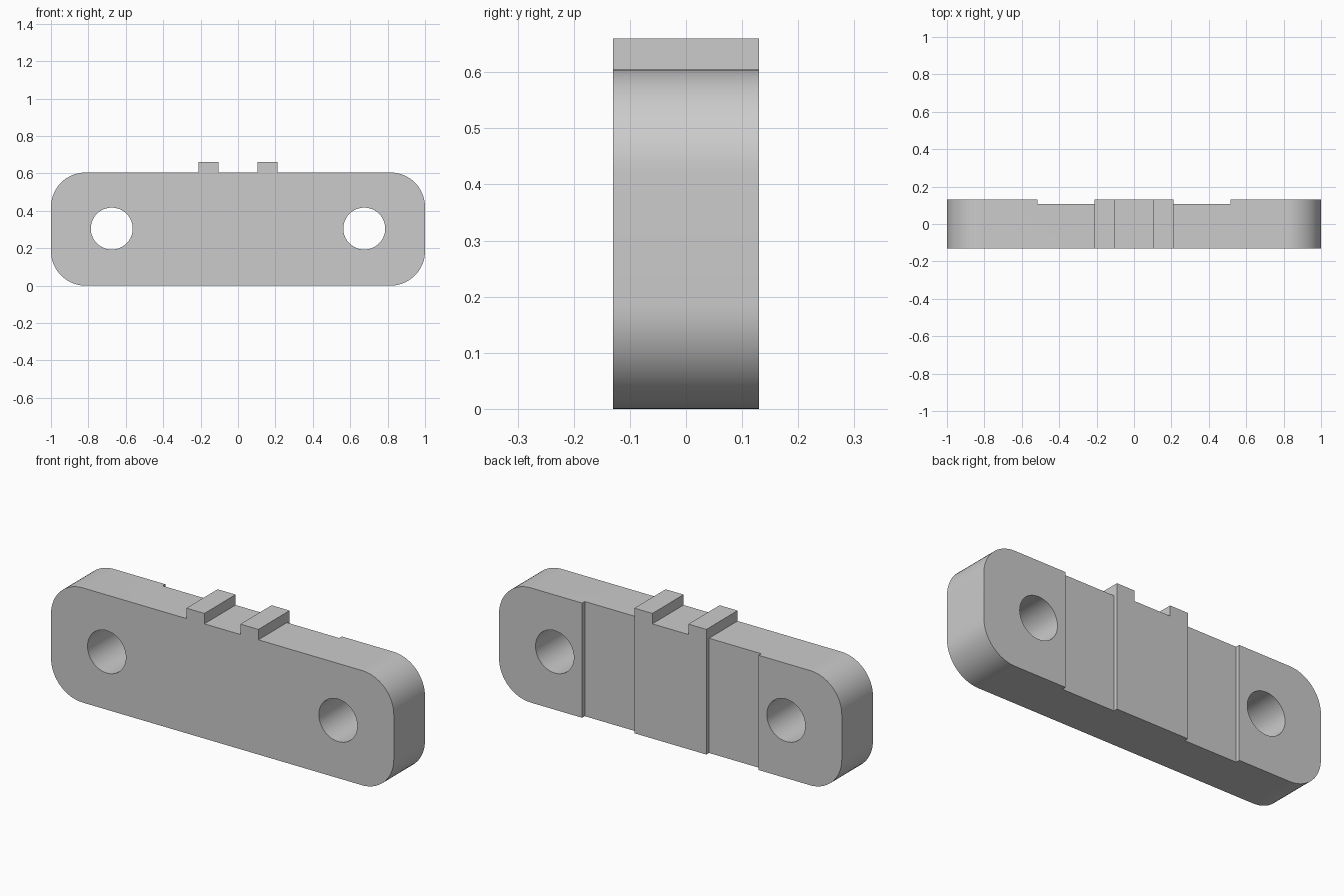
import bpy
import bmesh
from math import cos, sin, pi, radians
from mathutils import Matrix

if "Cube" in bpy.data.objects:
    bpy.data.objects.remove(bpy.data.objects["Cube"], do_unlink=True)

HEIGHT, HALF_DEPTH, RADIUS = 0.605, 0.13, 0.185
TAB_IN, TAB_OUT, TAB_TOP = 0.105, 0.21, 0.66
RECESS_OUT, RECESS_FLOOR = 0.515, 0.108
HOLE_X, HOLE_Z, HOLE_R = 0.675, 0.305, 0.112

grey = bpy.data.materials.new("grey")
grey.use_nodes = True
grey.diffuse_color = (0.6, 0.6, 0.6, 1)
grey.node_tree.nodes["Principled BSDF"].inputs["Base Color"].default_value = (0.6, 0.6, 0.6, 1)


def make_object(name, bm):
    bmesh.ops.recalc_face_normals(bm, faces=bm.faces)
    mesh = bpy.data.meshes.new(name)
    bm.to_mesh(mesh)
    bm.free()
    mesh.materials.append(grey)
    obj = bpy.data.objects.new(name, mesh)
    bpy.context.collection.objects.link(obj)
    return obj


def corner(z, start, steps=16):
    """Rounded corner on the +x side, centred at height z."""
    angles = [start + pi / 2 * i / steps for i in range(steps + 1)]
    return [(1 - RADIUS + RADIUS * cos(a), z + RADIUS * sin(a)) for a in angles]


# Plate outline with its two locating tabs, mirrored about x = 0
half = corner(RADIUS, -pi / 2) + corner(HEIGHT - RADIUS, 0)
half += [(TAB_OUT, HEIGHT), (TAB_OUT, TAB_TOP), (TAB_IN, TAB_TOP), (TAB_IN, HEIGHT)]
outline = half + [(-x, z) for x, z in reversed(half)]

bm = bmesh.new()
face = bm.faces.new([bm.verts.new((x, -HALF_DEPTH, z)) for x, z in outline])
extruded = bmesh.ops.extrude_face_region(bm, geom=[face], use_keep_orig=True)
moved = [v for v in extruded["geom"] if isinstance(v, bmesh.types.BMVert)]
bmesh.ops.translate(bm, verts=moved, vec=(0, 2 * HALF_DEPTH, 0))
plate = make_object("mounting_plate", bm)

# Bolt holes and shallow back recesses on both sides
cutters = []
for side, label in ((1, "left"), (-1, "right")):
    bm = bmesh.new()
    place = Matrix.Translation((side * HOLE_X, 0, HOLE_Z)) @ Matrix.Rotation(pi / 2, 4, "X")
    bmesh.ops.create_cone(bm, cap_ends=True, segments=64, radius1=HOLE_R, radius2=HOLE_R,
                          depth=1, matrix=place)
    cutters.append(make_object(label + "_hole_cutter", bm))

    bm = bmesh.new()
    place = Matrix.Translation((side * (TAB_OUT + RECESS_OUT) / 2, RECESS_FLOOR + 0.1, HEIGHT / 2))
    size = Matrix.Diagonal((RECESS_OUT - TAB_OUT, 0.2, 2, 1))
    bmesh.ops.create_cube(bm, size=1, matrix=place @ size)
    cutters.append(make_object(label + "_recess_cutter", bm))

bpy.ops.object.select_all(action="DESELECT")
plate.select_set(True)
bpy.context.view_layer.objects.active = plate
for cutter in cutters:
    cutter.hide_render = True
    cut = plate.modifiers.new(cutter.name, "BOOLEAN")
    cut.operation, cut.solver, cut.object = "DIFFERENCE", "EXACT", cutter
    bpy.ops.object.modifier_apply(modifier=cut.name)
    bpy.data.objects.remove(cutter, do_unlink=True)

# Smooth round walls, crisp edges
bpy.ops.object.shade_smooth_by_angle(angle=radians(30))
